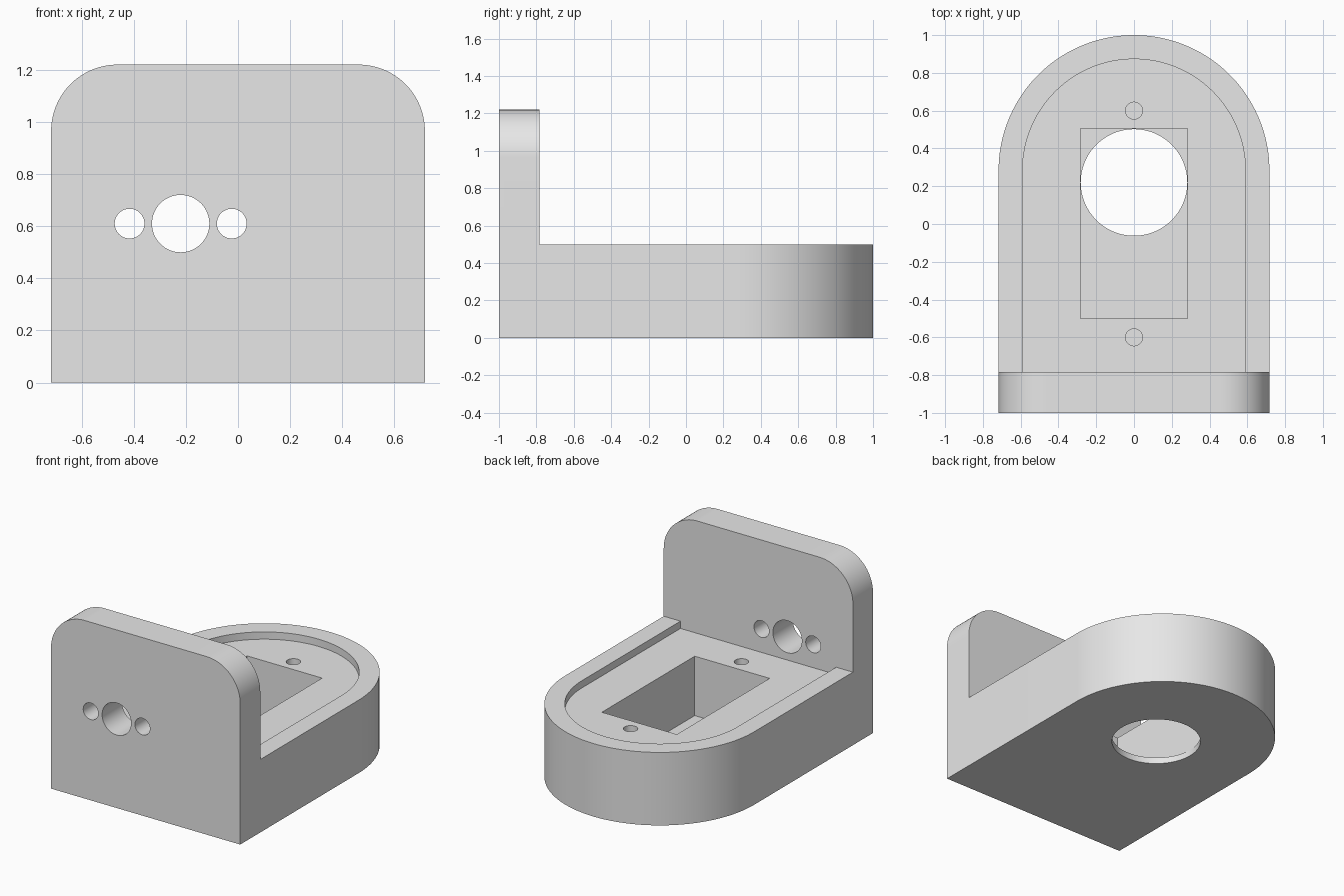
import bpy
import bmesh
from math import sin, cos, pi, radians
from mathutils import Vector

cube = bpy.data.objects.get("Cube")
if cube:
    bpy.data.objects.remove(cube, do_unlink=True)

grey = bpy.data.materials.new("plain_grey")
grey.use_nodes = True
grey.diffuse_color = (0.8, 0.8, 0.8, 1)
grey.node_tree.nodes["Principled BSDF"].inputs["Base Color"].default_value = (0.8, 0.8, 0.8, 1)

HALF = 0.717          # half width of the bracket
ARC_Y = 0.283         # centre of the rounded end
PLATE_BACK = -0.783
BASE_TOP = 0.5
FLOOR = 0.45          # bottom of the shallow recess


def arc(cx, cy, r, start, end, n):
    """Points on an arc, angles in degrees."""
    steps = [radians(start + (end - start) * i / n) for i in range(n + 1)]
    return [(cx + r * cos(a), cy + r * sin(a)) for a in steps]


def circle(cx, cy, r, n=64):
    return arc(cx, cy, r, 0, 360, n)[:-1]


def arch(r, y_start):
    """Outline with straight sides and a half round far end."""
    return [(-r, y_start), (r, y_start)] + arc(0, ARC_Y, r, 0, 180, 96)


def prism(name, outline, lo, hi, along="z"):
    """Extrude an outline along z (outline in xy) or y (outline in xz)."""
    bm = bmesh.new()
    if along == "z":
        verts = [bm.verts.new((u, v, lo)) for u, v in outline]
        move = Vector((0, 0, hi - lo))
    else:
        verts = [bm.verts.new((u, lo, v)) for u, v in outline]
        move = Vector((0, hi - lo, 0))
    face = bm.faces.new(verts)
    out = bmesh.ops.extrude_face_region(bm, geom=[face])
    new = [g for g in out["geom"] if isinstance(g, bmesh.types.BMVert)]
    bmesh.ops.translate(bm, vec=move, verts=new)
    bmesh.ops.recalc_face_normals(bm, faces=bm.faces)
    mesh = bpy.data.meshes.new(name)
    bm.to_mesh(mesh)
    bm.free()
    mesh.materials.append(grey)
    obj = bpy.data.objects.new(name, mesh)
    bpy.context.collection.objects.link(obj)
    return obj


def combine(target, tool, operation="DIFFERENCE"):
    """Apply a boolean and remove the tool object."""
    mod = target.modifiers.new("combine", "BOOLEAN")
    mod.operation = operation
    mod.solver = "EXACT"
    mod.object = tool
    bpy.context.view_layer.objects.active = target
    bpy.ops.object.modifier_apply(modifier=mod.name)
    bpy.data.objects.remove(tool, do_unlink=True)


# Base with rounded end, shallow recess and rectangular pocket
bracket = prism("bracket", arch(HALF, -0.9), 0, BASE_TOP)
combine(bracket, prism("recess_cutter", arch(0.59, -0.95), FLOOR, 0.6))
pocket = [(-0.284, -0.5), (0.284, -0.5), (0.284, 0.505), (-0.284, 0.505)]
combine(bracket, prism("pocket_cutter", pocket, 0.043, 0.6))

# Round opening through the pocket floor
combine(bracket, prism("opening_cutter", circle(0, 0.22, 0.282, 96), -0.1, 0.2))

# Blind screw holes at both ends of the pocket
for y in (-0.6, 0.6):
    combine(bracket, prism("screw_cutter", circle(0, y, 0.045, 32), 0.2, 0.6))

# Upright plate with rounded top corners
R, TOP = 0.255, 1.22
outline = [(-HALF, 0), (HALF, 0)]
outline += arc(HALF - R, TOP - R, R, 0, 90, 32)
outline += arc(R - HALF, TOP - R, R, 90, 180, 32)
plate = prism("upright_plate", outline, -1, PLATE_BACK, "y")
for x, r in ((-0.416, 0.057), (-0.22, 0.11), (-0.024, 0.057)):
    combine(plate, prism("plate_hole_cutter", circle(x, 0.61, r), -1.2, -0.6, "y"))
combine(bracket, plate, "UNION")

# Smooth curved walls, crisp edges
bpy.ops.object.select_all(action="DESELECT")
bracket.select_set(True)
bpy.context.view_layer.objects.active = bracket
bpy.ops.object.shade_smooth_by_angle(angle=radians(30))
